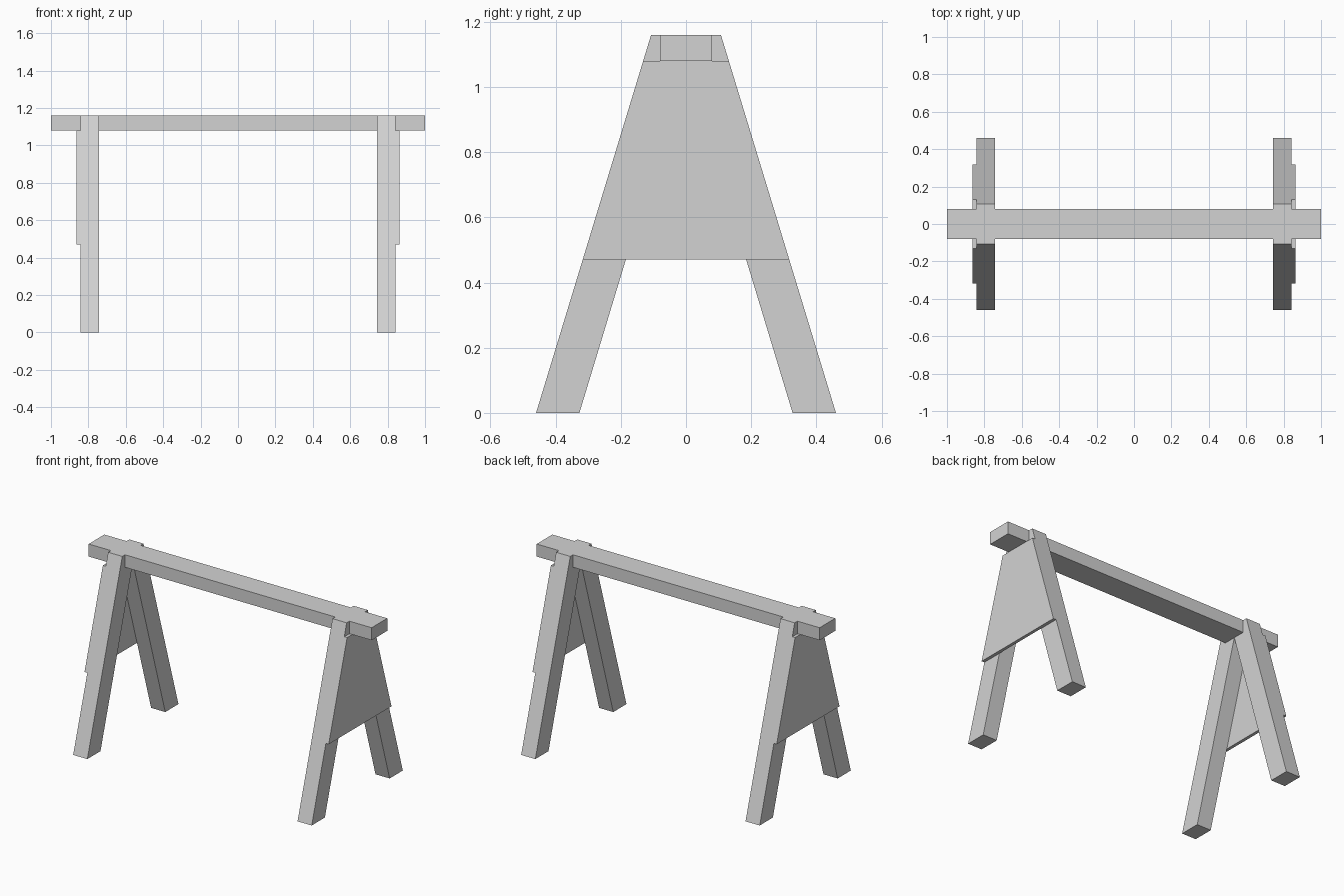
import bpy
import bmesh

if "Cube" in bpy.data.objects:
    bpy.data.objects.remove(bpy.data.objects["Cube"], do_unlink=True)

# One plain grey finish
grey = bpy.data.materials.new("light_grey")
grey.use_nodes = True
colour = (0.65, 0.65, 0.65, 1)
grey.diffuse_color = colour
grey.node_tree.nodes["Principled BSDF"].inputs["Base Color"].default_value = colour

TOP, BEAM_BOTTOM, PANEL_BOTTOM = 1.16, 1.08, 0.47
BEAM_HALF = 0.079
FOOT_OUTER, FOOT_INNER, TOP_OUTER = 0.46, 0.327, 0.107
LEG_IN, LEG_OUT, PANEL_OUT = 0.743, 0.843, 0.863


def outer_y(z):
    """Outer edge of the splayed legs at height z."""
    return FOOT_OUTER + (TOP_OUTER - FOOT_OUTER) * z / TOP


def extrude_profile(name, profile, x0, x1):
    """Extrude a (y, z) outline along x."""
    bm = bmesh.new()
    face = bm.faces.new([bm.verts.new((x0, y, z)) for y, z in profile])
    moved = bmesh.ops.extrude_face_region(bm, geom=[face])["geom"]
    verts = [v for v in moved if isinstance(v, bmesh.types.BMVert)]
    bmesh.ops.translate(bm, verts=verts, vec=(x1 - x0, 0, 0))
    bmesh.ops.recalc_face_normals(bm, faces=bm.faces)
    mesh = bpy.data.meshes.new(name)
    bm.to_mesh(mesh)
    bm.free()
    mesh.materials.append(grey)
    obj = bpy.data.objects.new(name, mesh)
    bpy.context.collection.objects.link(obj)


# Top beam
extrude_profile("top_beam", [(-BEAM_HALF, BEAM_BOTTOM), (BEAM_HALF, BEAM_BOTTOM),
                             (BEAM_HALF, TOP), (-BEAM_HALF, TOP)], -1, 1)

# Splayed leg outline, notched around the beam
leg = [(FOOT_INNER, 0), (FOOT_OUTER, 0), (TOP_OUTER, TOP), (BEAM_HALF, TOP),
       (BEAM_HALF, BEAM_BOTTOM), (0, BEAM_BOTTOM)]

# Tapered end panel outline
low, high = outer_y(PANEL_BOTTOM), outer_y(BEAM_BOTTOM)
panel = [(-low, PANEL_BOTTOM), (low, PANEL_BOTTOM),
         (high, BEAM_BOTTOM), (-high, BEAM_BOTTOM)]

# Trestles at both ends
for side, sx in (("left", 1), ("right", -1)):
    for end, sy in (("back", 1), ("front", -1)):
        extrude_profile(f"{end}_{side}_leg", [(sy * y, z) for y, z in leg],
                        sx * LEG_IN, sx * LEG_OUT)
    extrude_profile(f"{side}_end_panel", panel, sx * LEG_OUT, sx * PANEL_OUT)
